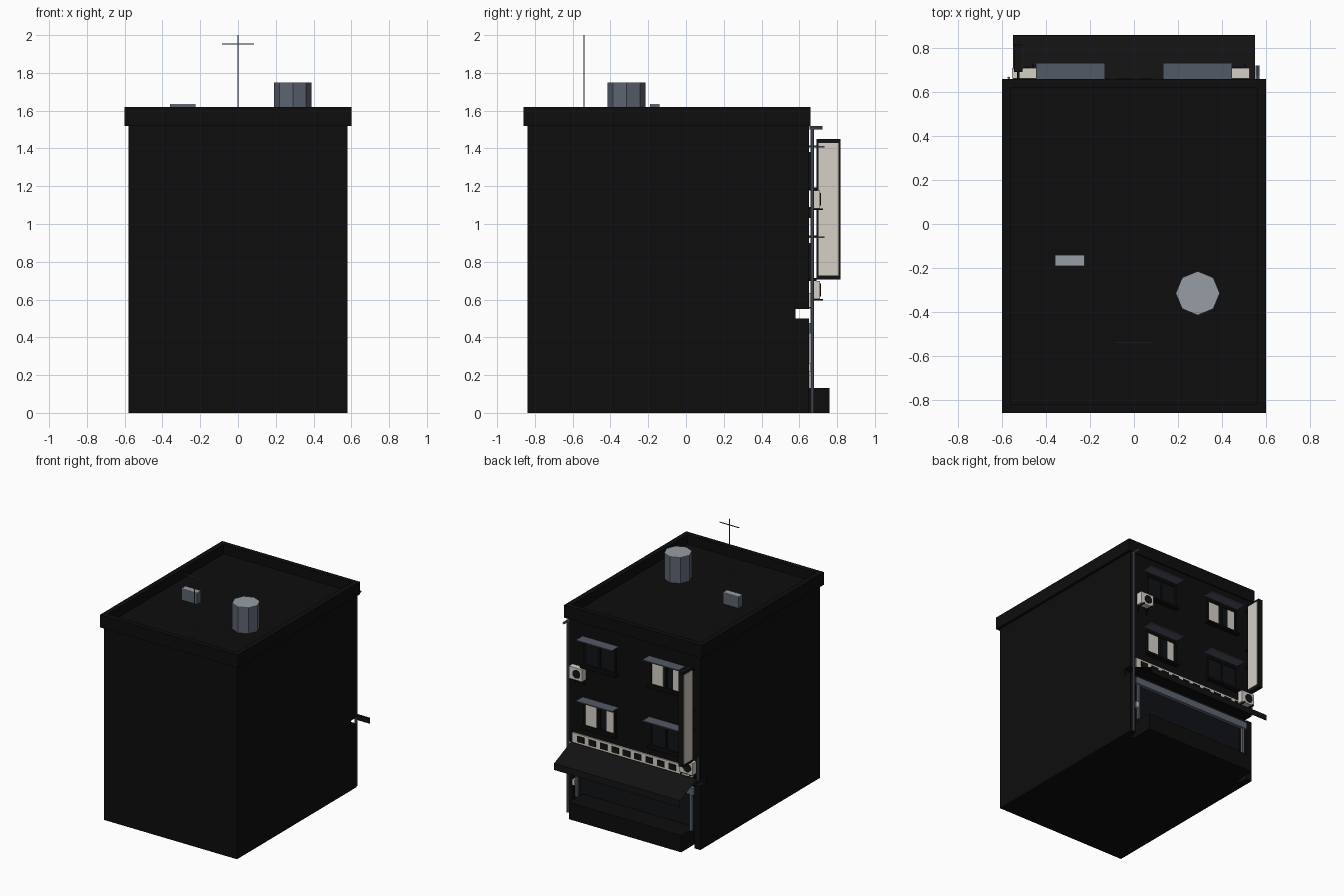
import bpy, bmesh, math
from mathutils import Matrix, Vector

if "Cube" in bpy.data.objects:
    bpy.data.objects.remove(bpy.data.objects["Cube"])


def mat(name, r, g, b):
    m = bpy.data.materials.new(name)
    m.diffuse_color = (r, g, b, 1)
    m.use_nodes = True
    m.node_tree.nodes["Principled BSDF"].inputs["Base Color"].default_value = m.diffuse_color
    return m


WALL = mat("near_black_wall", .004, .004, .004)
GLASS = mat("dark_glass", .005, .006, .008)
FRAME = mat("charcoal_frame", .006, .006, .006)
CREAM = mat("warm_white", .66, .62, .56)
STEEL = mat("blue_grey_steel", .11, .13, .165)
HOOD = mat("dark_slate_hood", .085, .10, .13)
LID = mat("pale_grey_lid", .31, .34, .38)


def finish(name, bm, m):
    bmesh.ops.recalc_face_normals(bm, faces=bm.faces)
    me = bpy.data.meshes.new(name)
    bm.to_mesh(me)
    bm.free()
    me.materials.append(m)
    ob = bpy.data.objects.new(name, me)
    bpy.context.scene.collection.objects.link(ob)
    return ob


def boxes(name, m, *specs):
    """Each spec is (x0, x1, y0, y1, z0, z1)."""
    bm = bmesh.new()
    for x0, x1, y0, y1, z0, z1 in specs:
        c = Matrix.Translation(((x0 + x1) / 2, (y0 + y1) / 2, (z0 + z1) / 2))
        s = Matrix.Diagonal((x1 - x0, y1 - y0, z1 - z0, 1))
        bmesh.ops.create_cube(bm, size=1, matrix=c @ s)
    return finish(name, bm, m)


def rod(name, m, a, b, r, sides):
    a, b = Vector(a), Vector(b)
    bm = bmesh.new()
    q = (b - a).to_track_quat('Z', 'Y').to_matrix().to_4x4()
    bmesh.ops.create_cone(bm, cap_ends=True, segments=sides, radius1=r, radius2=r,
                          depth=(b - a).length, matrix=Matrix.Translation((a + b) / 2) @ q)
    return finish(name, bm, m)


def upright(name, m, x, y, z0, z1, r, sides):
    bm = bmesh.new()
    bmesh.ops.create_cone(bm, cap_ends=True, segments=sides, radius1=r, radius2=r, depth=z1 - z0,
                          matrix=Matrix.Translation((x, y, (z0 + z1) / 2)))
    return finish(name, bm, m)


F = .65  # facade plane

# Main masses: recessed ground floor, upper floors, shop pillars
boxes("ground_floor", WALL, (-.58, .58, -.84, .58, 0, .55))
boxes("upper_floors", WALL, (-.58, .58, -.84, F, .55, 1.545))
boxes("shop_pillars", WALL, (-.58, -.53, .58, F, 0, .5), (.53, .58, .58, F, 0, .5))

# Parapet rim around the sunken roof
boxes("parapet", WALL, (-.6, .6, -.86, -.82, 1.52, 1.62), (-.6, .6, .62, .66, 1.52, 1.62),
      (-.6, -.56, -.82, .62, 1.52, 1.62), (.56, .6, -.82, .62, 1.52, 1.62))

# Roof equipment
upright("water_tank", STEEL, .29, -.315, 1.54, 1.747, .1, 8)
upright("water_tank_lid", LID, .29, -.315, 1.746, 1.75, .1, 8)
boxes("roof_unit", STEEL, (-.36, -.225, -.19, -.14, 1.54, 1.631))
boxes("roof_unit_lid", LID, (-.36, -.225, -.19, -.14, 1.63, 1.635))
boxes("antenna", STEEL, (-.003, .003, -.543, -.537, 1.54, 2.0),
      (-.085, .085, -.542, -.538, 1.95, 1.956))


# Windows with frame, glass, sill, hood; two of the four have pale curtains
def window(label, cx, z0, lit):
    z1, w, t = z0 + .19, .14, .012
    boxes(label + "_glass", GLASS, (cx - w, cx + w, F, F + .004, z0, z1))
    boxes(label + "_frame", FRAME,
          (cx - w, cx + w, F, F + .014, z0, z0 + t), (cx - w, cx + w, F, F + .014, z1 - t, z1),
          *[(cx + d - t / 2, cx + d + t / 2, F, F + .014, z0, z1) for d in (-w + t / 2, 0, w - t / 2)])
    boxes(label + "_sill", WALL, (cx - .15, cx + .15, F, .69, z0 - .012, z0 + .003))
    boxes(label + "_hood", HOOD, (cx - .157, cx + .157, F, .733, z0 + .215, z0 + .223))
    if lit:
        boxes(label + "_curtains", CREAM, (cx + .03, cx + .125, F, F + .007, z0 + .012, z1 - .012),
              (cx - .117, cx - .058, F, F + .007, z0 + .012, z1 - .012))


window("upper_left_window", .29, 1.19, False)
window("upper_right_window", -.29, 1.19, True)
window("lower_left_window", .29, .71, True)
window("lower_right_window", -.29, .71, False)


# Air conditioners with fan grille and wall brackets
def air_conditioner(label, x0, x1, z0):
    boxes(label, CREAM, (x0, x1, F + .012, .71, z0, z0 + .095))
    cx = x0 + (x1 - x0) * .42
    bm = bmesh.new()
    bmesh.ops.create_cone(bm, cap_ends=True, segments=10, radius1=.034, radius2=.034, depth=.006,
                          matrix=Matrix.Translation((cx, .711, z0 + .048)) @ Matrix.Rotation(math.pi / 2, 4, 'X'))
    finish(label + "_fan", bm, FRAME)
    boxes(label + "_brackets", FRAME,
          *[s for x in (x0 + .015, x1 - .023) for s in
            ((x, x + .008, F, .725, z0 - .008, z0), (x, x + .008, F, F + .008, z0 - .05, z0))])


air_conditioner("upper_air_conditioner", .41, .525, 1.083)
air_conditioner("lower_air_conditioner", -.555, -.44, .603)

# Long shop sign board with a row of dark panels
boxes("shop_board", CREAM, (-.52, .53, F, F + .01, .557, .635))
boxes("shop_board_panels", FRAME,
      *[(.455 - i * .1 - .031, .455 - i * .1 + .031, F + .009, F + .015, .573, .619) for i in range(10)])

# Projecting blade sign, pale panel on both sides
boxes("blade_sign", FRAME, (-.545, -.508, .692, .817, .705, 1.45))
boxes("blade_sign_panels", CREAM, (-.549, -.544, .702, .807, .727, 1.43),
      (-.509, -.504, .702, .807, .727, 1.43))
boxes("blade_sign_arms", FRAME, *[(-.532, -.52, F, .73, z, z + .01) for z in (.93, 1.08, 1.405)])

# Sloped awning sheet with a hanging front edge
bm = bmesh.new()
rows = [[bm.verts.new((x, y, z)) for x in (-.55, .55)] for y, z in ((F, .55), (.857, .46), (.86, .41))]
for a, b in zip(rows, rows[1:]):
    bm.faces.new((a[0], a[1], b[1], b[0]))
finish("awning", bm, FRAME)

# Shop front: glazing, steel frame, stall base, small wall lamp
boxes("shop_glass", GLASS, (-.5, .5, .58, .586, .13, .45))
boxes("shop_frame", STEEL, (-.53, .53, .63, .66, .42, .475),
      (-.51, -.49, .635, .655, .13, .42), (.49, .51, .635, .655, .13, .42))
boxes("stall_base", WALL, (-.49, .49, .58, .76, 0, .132))
boxes("wall_lamp", CREAM, (.512, .53, .635, .66, .22, .265))

# Drainpipe with outlet, and a short service pipe
upright("drainpipe", STEEL, .562, .668, 0, 1.515, .01, 8)
rod("drainpipe_outlet", STEEL, (.562, .655, 1.51), (.562, .722, 1.51), .009, 8)
upright("service_pipe", STEEL, -.57, .665, .55, .73, .006, 6)
